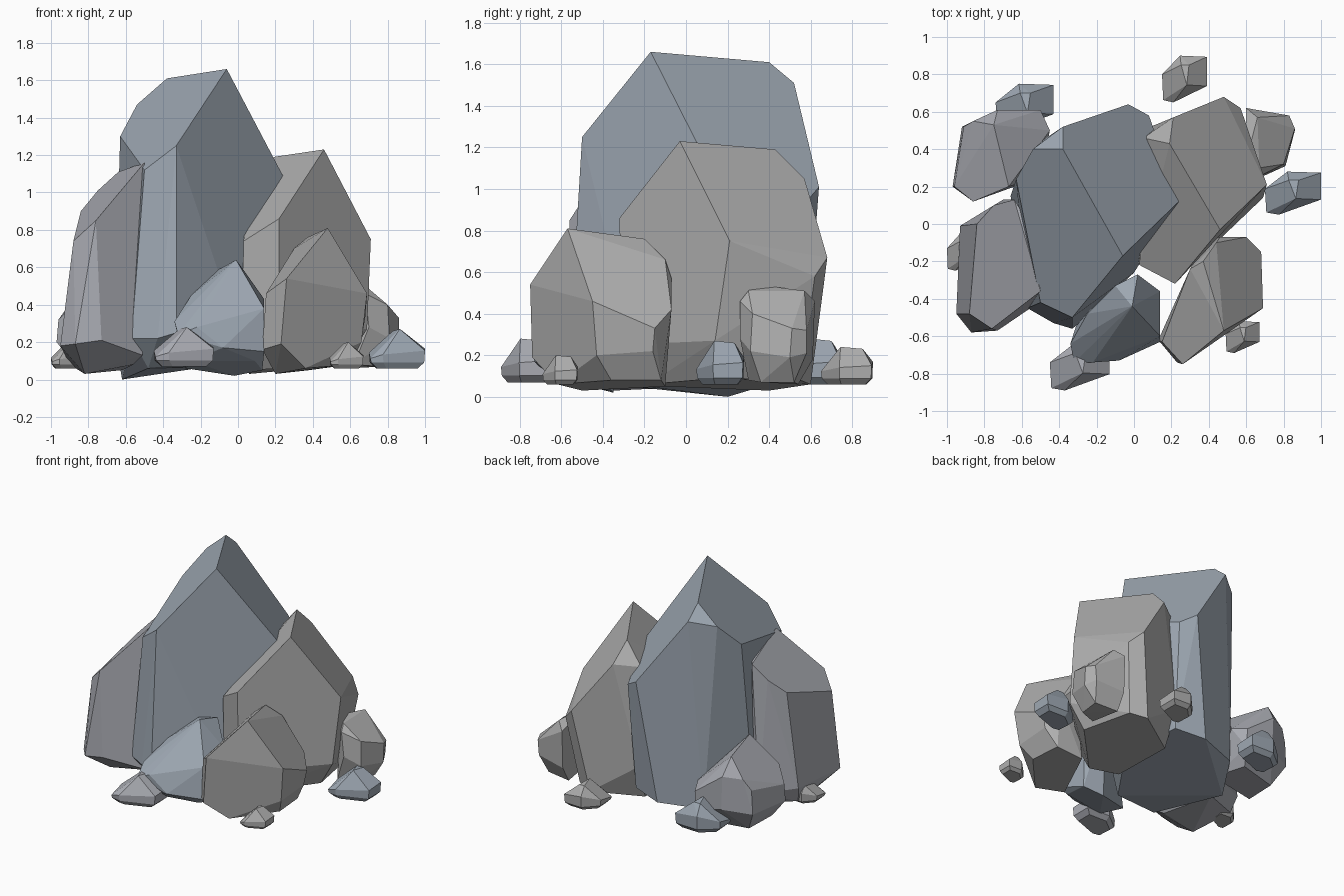
import bpy, bmesh, math


def material(name, rgb):
    m = bpy.data.materials.new(name)
    m.diffuse_color = (*rgb, 1)
    return m


SLATE = material("slate", (0.35, 0.40, 0.46))
VIOLET = material("violet_grey", (0.42, 0.43, 0.47))
STONE = material("stone_grey", (0.44, 0.44, 0.44))


def rock(name, pts, mat):
    """Faceted rock: convex hull of its corners, merged into flat facets."""
    bm = bmesh.new()
    for p in pts:
        bm.verts.new(p)
    res = bmesh.ops.convex_hull(bm, input=bm.verts[:])
    loose = {g for g in res["geom_interior"] + res["geom_unused"]
             if isinstance(g, bmesh.types.BMVert)}
    bmesh.ops.delete(bm, geom=list(loose), context='VERTS')
    bmesh.ops.dissolve_limit(bm, angle_limit=math.radians(6),
                             verts=bm.verts[:], edges=bm.edges[:])
    bmesh.ops.recalc_face_normals(bm, faces=bm.faces[:])
    me = bpy.data.meshes.new(name)
    bm.to_mesh(me)
    bm.free()
    me.materials.append(mat)
    ob = bpy.data.objects.new(name, me)
    bpy.context.collection.objects.link(ob)


# Tallest slab: ridge, shoulders, foot
rock("main_rock", [
    (-.06, -.17, 1.66), (-.38, .40, 1.61), (-.38, .52, 1.51), (-.54, .40, 1.47),
    (-.63, .24, 1.30), (-.50, -.42, 1.12), (-.33, -.50, 1.25), (.24, .12, 1.09),
    (.08, .58, .94), (-.03, .64, 1.01),
    (-.66, .15, .25), (-.57, -.45, .22), (-.43, -.53, .22), (-.33, -.56, .25),
    (-.28, -.52, .25), (0, -.26, .26),
    (-.62, .20, 0), (-.48, -.36, .06), (-.15, -.35, .07), (.12, .05, .11),
    (.06, .51, .14), (-.16, .57, .11), (-.47, .46, .10)], SLATE)

# Second slab on the right
rock("right_rock", [
    (.46, -.03, 1.23), (.19, .43, 1.19), (.21, .57, 1.05), (.05, .46, 1.03),
    (.03, -.22, .74), (.22, -.32, .86), (.71, .21, .75), (.57, .62, .58),
    (.48, .68, .67),
    (.02, -.20, .30), (.22, -.31, .25), (.69, .14, .27), (.04, .50, .30),
    (.05, -.10, .05), (.25, -.18, .06), (.58, .16, .09), (.50, .55, .08),
    (.38, .60, .06), (.06, .40, .03)], STONE)

# Front right block
rock("front_right_rock", [
    (.48, -.57, .81), (.37, -.20, .76), (.44, -.10, .66), (.30, -.24, .70),
    (.15, -.63, .46), (.26, -.75, .54), (.69, -.45, .46), (.68, -.15, .33),
    (.60, -.07, .42), (.46, -.07, .57),
    (.13, -.62, .16), (.23, -.74, .19), (.66, -.43, .20), (.66, -.16, .22),
    (.20, -.50, .03), (.36, -.62, .06), (.60, -.36, .08), (.58, -.12, .08),
    (.38, -.10, .05)], STONE)

# Small blue block at the front
rock("front_rock", [
    (-.01, -.44, .64), (-.10, -.33, .59), (.02, -.27, .60), (-.25, -.48, .45),
    (-.34, -.64, .31), (-.32, -.74, .24), (-.22, -.74, .28), (.14, -.36, .43),
    (.14, -.60, .38), (-.08, -.73, .17), (.14, -.63, .15),
    (-.02, -.35, .02), (.13, -.38, .05), (.09, -.60, .10), (-.25, -.66, .10),
    (-.28, -.45, .06)], SLATE)

# Left slab
rock("left_rock", [
    (-.50, -.36, 1.16), (-.56, 0, 1.12), (-.64, .13, 1.11), (-.75, .10, 1.01),
    (-.84, 0, .90), (-.88, -.48, .74), (-.76, -.56, .85),
    (-.93, -.01, .20), (-.95, -.48, .18), (-.87, -.58, .19), (-.73, -.57, .21),
    (-.51, -.42, .13), (-.70, .13, .15),
    (-.82, -.35, .03), (-.90, -.05, .08), (-.62, .08, .05), (-.56, -.35, .08)], VIOLET)

# Back left block
rock("back_left_rock", [
    (-.67, .20, .62), (-.75, .53, .60), (-.73, .61, .47), (-.86, .55, .46),
    (-.91, .52, .38), (-.96, .20, .32), (-.86, .12, .42), (-.50, .61, .30),
    (-.45, .50, .33),
    (-.97, .20, .20), (-.92, .52, .20), (-.72, .61, .22), (-.50, .60, .16),
    (-.86, .20, .06), (-.84, .45, .05), (-.55, .52, .06), (-.50, .25, .08)], VIOLET)

# Back right block
rock("back_right_rock", [
    (.60, .34, .54), (.67, .30, .51), (.66, .57, .51), (.60, .62, .46),
    (.68, .26, .46), (.80, .32, .40), (.86, .51, .33), (.83, .58, .32),
    (.70, .26, .28), (.81, .31, .22), (.86, .50, .19), (.82, .58, .21),
    (.60, .61, .18), (.62, .30, .08), (.76, .36, .07), (.78, .52, .07),
    (.60, .54, .06)], STONE)

# Loose pebbles: one ridged six-sided shape fitted to each footprint
HEX = [(-.95, -.9), (-.5, -1), (1, -.3), (1, .95), (-.2, 1), (-1, .2)]
BELT = [.25, .35, .45, .5, .6, .4]
PEBBLE = [(.1, -.25, 1), (.2, .6, .95), (-.15, .6, .95)]
PEBBLE += [(x, y, z) for (x, y), z in zip(HEX, BELT)]
PEBBLE += [(x * .97, y * .97, .15) for x, y in HEX]
PEBBLE += [(x * .75, y * .75, 0) for x, y in HEX]

PEBBLES = [
    ("front_left", -.45, -.13, -.89, -.64, .07, .28, VIOLET),
    ("front_right", .49, .67, -.69, -.52, .06, .20, STONE),
    ("right", .70, 1.0, .05, .28, .06, .27, SLATE),
    ("back", .15, .39, .65, .90, .06, .24, STONE),
    ("back_left", -.74, -.43, .50, .75, .06, .28, SLATE),
    ("left", -1.0, -.82, -.25, -.05, .06, .20, STONE)]

for name, x0, x1, y0, y1, z0, z1, mat in PEBBLES:
    rock("pebble_" + name,
         [((x0 + x1) / 2 + x * (x1 - x0) / 2,
           (y0 + y1) / 2 + y * (y1 - y0) / 2,
           z0 + z * (z1 - z0)) for x, y, z in PEBBLE], mat)
